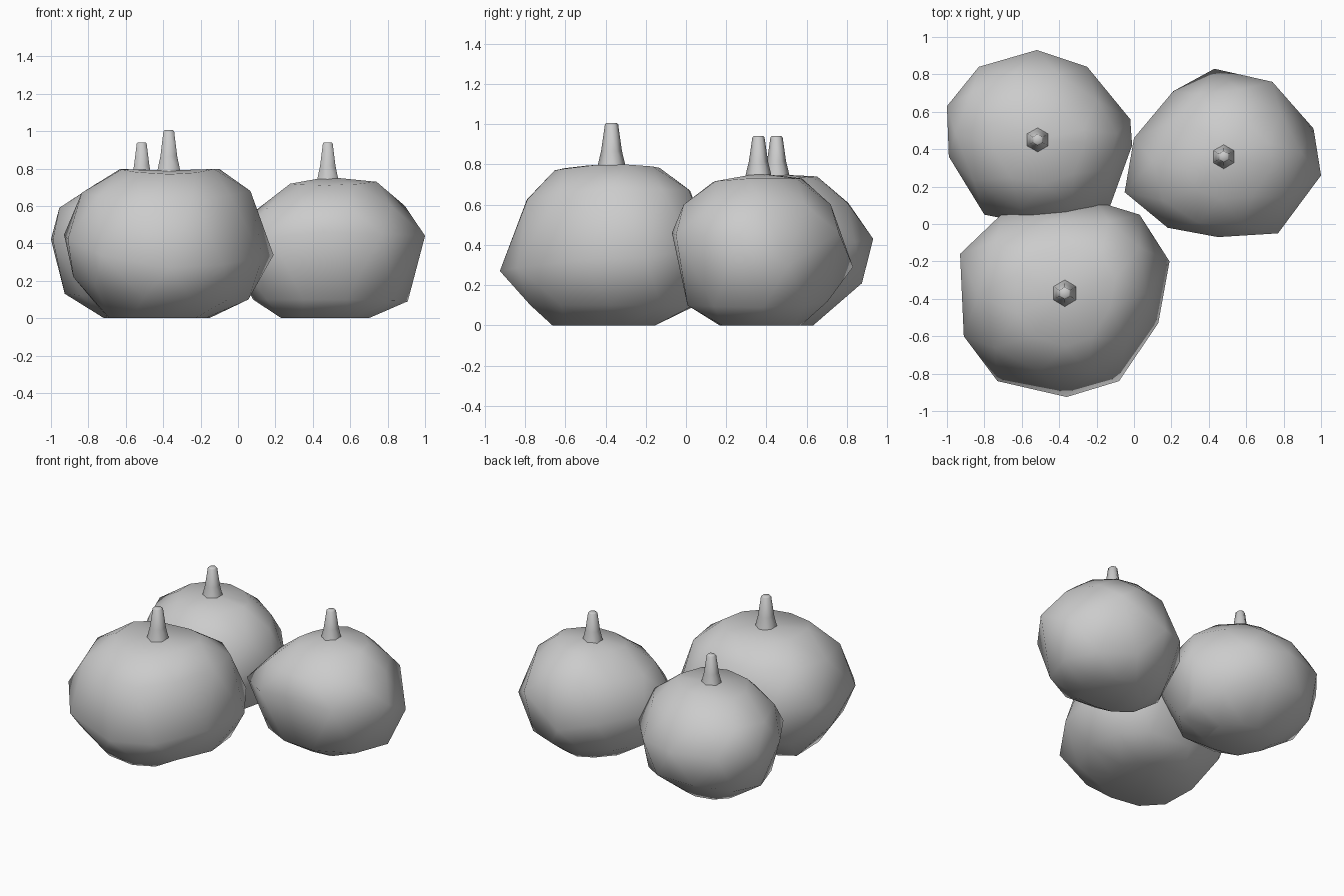
import bpy, bmesh
from math import cos, sin, pi, radians, atan2
from mathutils import Vector, geometry

if "Cube" in bpy.data.objects:
    bpy.data.objects.remove(bpy.data.objects["Cube"])


def ray_radius(center, outline, ang):
    """Distance from the stem axis to the plan outline in one direction."""
    c = Vector(center)
    far = c + Vector((cos(ang), sin(ang))) * 3
    pts = [Vector(p[:2]) for p in outline]
    for i, p in enumerate(pts):
        hit = geometry.intersect_line_line_2d(c, far, p, pts[(i + 1) % len(pts)])
        if hit:
            return (hit - c).length
    return 0.48


def finish(bm, name, angle):
    bmesh.ops.recalc_face_normals(bm, faces=bm.faces)
    me = bpy.data.meshes.new(name)
    bm.to_mesh(me)
    bm.free()
    ob = bpy.data.objects.new(name, me)
    bpy.context.collection.objects.link(ob)
    bpy.ops.object.select_all(action='DESELECT')
    ob.select_set(True)
    bpy.context.view_layer.objects.active = ob
    bpy.ops.object.shade_smooth_by_angle(angle=radians(angle))


def pumpkin(name, center, top, outline, sides):
    """Lumpy faceted body: staggered rings, profile blended between E, N, W, S.
    Outline points may carry a third value, their own height."""
    bm = bmesh.new()
    polar = sorted((atan2(p[1] - center[1], p[0] - center[0]), p) for p in outline)
    angs = [a for a, _ in polar]
    n = len(angs)
    mids = [(a + b) / 2 for a, b in zip(angs, angs[1:] + [angs[0] + 2 * pi])]
    rings = []
    for k in range(5):
        ring = []
        for i in range(n):
            a = (mids if k % 2 else angs)[i]
            c, s = cos(a), sin(a)
            w = [max(c, 0) ** 2, max(s, 0) ** 2, max(-c, 0) ** 2, max(-s, 0) ** 2]
            f = sum(wi * p[k][0] for wi, p in zip(w, sides))
            z = sum(wi * p[k][1] for wi, p in zip(w, sides))
            p = polar[i][1]
            if k == 2:
                x, y = p[:2]
                z = p[2] if len(p) > 2 else z
            else:
                r = ray_radius(center, outline, a) * f * (1.02 if k % 2 else 1)
                x, y = center[0] + r * c, center[1] + r * s
            ring.append(bm.verts.new((x, y, z)))
        rings.append(ring)
    for k in range(4):
        u, l = rings[k], rings[k + 1]
        for i in range(n):
            j = (i + 1) % n
            if k % 2 == 0:
                bm.faces.new((u[i], l[i], u[j]))
                bm.faces.new((l[i], l[j], u[j]))
            else:
                bm.faces.new((u[i], l[i], l[j]))
                bm.faces.new((u[i], l[j], u[j]))
    tip = bm.verts.new((*center, top))
    for i in range(n):
        bm.faces.new((tip, rings[0][i], rings[0][(i + 1) % n]))
    bm.faces.new(rings[-1])
    finish(bm, name, 50)


def stem(name, center, z0, z1, s):
    """Six-sided tapered stalk."""
    bm = bmesh.new()
    levels = [(0.074, z0), (0.052, z0 + 0.09 * s), (0.033, z1 - 0.006), (0.026, z1)]
    rings = [[bm.verts.new((center[0] + r * s * sin(pi * i / 3),
                            center[1] + r * s * cos(pi * i / 3), z))
              for i in range(6)] for r, z in levels]
    for a, b in zip(rings, rings[1:]):
        for i in range(6):
            j = (i + 1) % 6
            bm.faces.new((a[i], a[j], b[j], b[i]))
    bm.faces.new(rings[0])
    bm.faces.new(rings[-1])
    finish(bm, name, 65)


# Large front pumpkin
c = (-0.37, -0.37)
pumpkin("front_pumpkin", c, 0.79,
        [(-.93, -.16), (-.70, .06), (-.2, .12), (.03, .05), (.19, -.2),
         (.13, -.53), (-.08, -.84), (-.36, -.925), (-.73, -.84), (-.91, -.6)],
        [[(.48, .80), (.81, .68), (1, .33), (.79, .10), (.38, 0)],
         [(.49, .78), (.83, .67), (1, .42), (.87, .09), (.45, 0)],
         [(.46, .80), (.83, .67), (1, .45), (.91, .22), (.60, 0)],
         [(.51, .77), (.80, .62), (1, .27), (.77, .10), (.53, 0)]])
stem("front_stem", c, 0.775, 1.005, 1.0)

# Back left pumpkin
c = (-0.515, 0.45)
pumpkin("back_left_pumpkin", c, 0.75,
        [(-1, .63), (-.83, .84), (-.52, .93), (-.25, .84), (-.02, .56), (-.01, .42),
         (-.13, .09), (-.45, -.02), (-.8, .05), (-.99, .36)],
        [[(.50, .73), (.83, .60), (1, .38), (.83, .10), (.42, 0)],
         [(.42, .74), (.79, .61), (1, .43), (.97, .22), (.38, 0)],
         [(.50, .72), (.90, .59), (1, .42), (.84, .13), (.42, 0)],
         [(.50, .73), (.83, .60), (1, .38), (.83, .10), (.45, 0)]])
stem("back_left_stem", c, 0.73, 0.94, 0.92)

# Right pumpkin
c = (0.48, 0.36)
pumpkin("right_pumpkin", c, 0.755,
        [(-.05, .17), (0, .46), (.21, .71), (.43, .83, .29), (.74, .76, .46),
         (.96, .51, .30), (1, .26, .44), (.77, -.05), (.45, -.07), (.18, -.02)],
        [[(.50, .73), (.81, .60), (1, .43), (.84, .09), (.42, 0)],
         [(.46, .73), (.81, .60), (1, .32), (.77, .12), (.45, 0)],
         [(.36, .72), (.74, .58), (1, .38), (.78, .10), (.47, 0)],
         [(.53, .71), (.87, .60), (1, .46), (.82, .10), (.45, 0)]])
stem("right_stem", c, 0.73, 0.94, 0.92)
